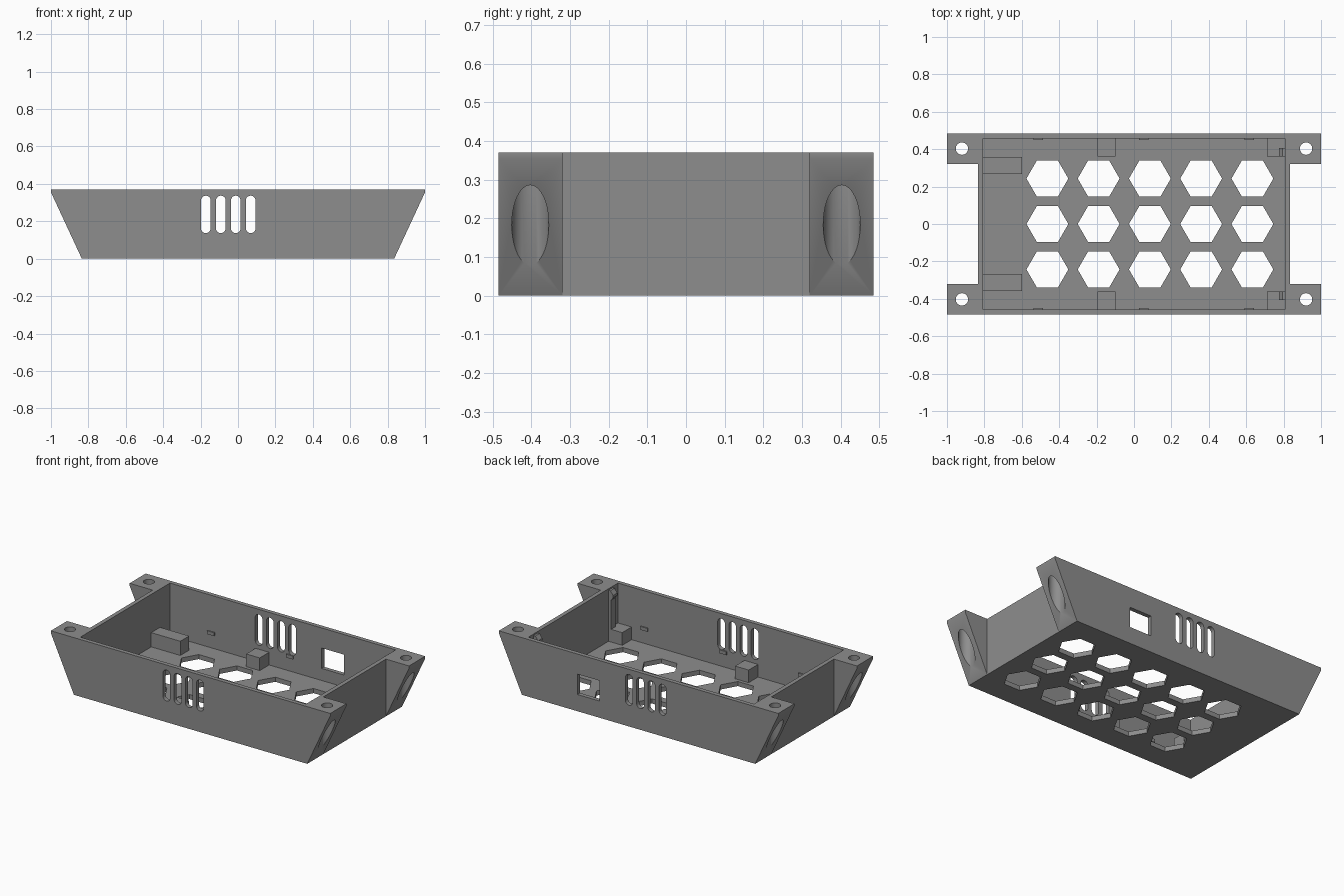
import bpy, bmesh, math

if "Cube" in bpy.data.objects:
    bpy.data.objects.remove(bpy.data.objects["Cube"])

H = 0.37            # overall height
WX, WY = 0.835, 0.485   # outer half sizes of the tray
IX, IY = 0.808, 0.458   # inner half sizes
FLOOR = 0.03

grey = bpy.data.materials.new("mid_grey")
grey.diffuse_color = (0.27, 0.27, 0.27, 1)
grey.use_nodes = True
grey.node_tree.nodes["Principled BSDF"].inputs["Base Color"].default_value = grey.diffuse_color


def prism(bm, pts, axis, a, b):
    """Extrude a 2D outline from a to b along an axis."""
    place = {'x': lambda p, t: (t, p[0], p[1]),
             'y': lambda p, t: (p[0], t, p[1]),
             'z': lambda p, t: (p[0], p[1], t)}[axis]
    lo = [bm.verts.new(place(p, a)) for p in pts]
    hi = [bm.verts.new(place(p, b)) for p in pts]
    n = len(pts)
    bm.faces.new(lo)
    bm.faces.new(hi[::-1])
    for i in range(n):
        j = (i + 1) % n
        bm.faces.new((lo[j], lo[i], hi[i], hi[j]))


def box(bm, x0, x1, y0, y1, z0, z1):
    prism(bm, [(x0, y0), (x1, y0), (x1, y1), (x0, y1)], 'z', z0, z1)


def ring(cx, cy, r, n):
    return [(cx + r * math.cos(2 * math.pi * i / n),
             cy + r * math.sin(2 * math.pi * i / n)) for i in range(n)]


def slot(cx, z0, z1, r, n=10):
    """Upright outline with round ends."""
    top = [(cx + r * math.cos(math.pi * i / n), z1 - r + r * math.sin(math.pi * i / n))
           for i in range(n + 1)]
    return top + [(2 * cx - x, z0 + z1 - z) for x, z in top]


def make(name, bm):
    bmesh.ops.recalc_face_normals(bm, faces=bm.faces)
    me = bpy.data.meshes.new(name)
    bm.to_mesh(me)
    bm.free()
    me.materials.append(grey)
    ob = bpy.data.objects.new(name, me)
    bpy.context.collection.objects.link(ob)
    return ob


# Tray body with sloped mounting ears, before cutting
bm = bmesh.new()
prism(bm, [(-WX, 0), (WX, 0), (1, 0.355), (1, H), (-1, H), (-1, 0.355)], 'y', -WY, WY)
body = make("tray_body", bm)

# Cutters
cavity = bmesh.new()
box(cavity, -IX, IX, -IY, IY, FLOOR, 0.6)

ear_gaps, recesses, screw_holes = bmesh.new(), bmesh.new(), bmesh.new()
for s in (-1, 1):
    box(ear_gaps, *sorted((s * WX, s * 1.2)), -0.32, 0.32, -0.1, 0.6)
    for t in (-1, 1):
        prism(recesses, ring(s * 0.92, t * 0.403, 0.048, 40), 'z', -0.1, 0.335)
        prism(screw_holes, ring(s * 0.92, t * 0.403, 0.033, 32), 'z', 0.2, 0.6)

hexes = bmesh.new()
for i in range(5):
    for j in (-1, 0, 1):
        prism(hexes, ring(-0.463 + 0.274 * i, 0.243 * j, 0.112, 6), 'z', -0.1, 0.1)

vents = bmesh.new()
for i in range(4):
    prism(vents, slot(-0.172 + 0.08 * i, 0.137, 0.337, 0.026), 'y', -0.7, 0.7)

window = bmesh.new()
box(window, 0.278, 0.437, 0.4, 0.6, 0.108, 0.24)

cutters = [make(n, b) for n, b in (
    ("cavity_cutter", cavity), ("ear_gap_cutter", ear_gaps), ("recess_cutter", recesses),
    ("screw_hole_cutter", screw_holes), ("hexagon_cutter", hexes),
    ("vent_cutter", vents), ("window_cutter", window))]
for c in cutters:
    c.hide_render = True
    m = body.modifiers.new(c.name, 'BOOLEAN')
    m.operation, m.solver, m.object = 'DIFFERENCE', 'EXACT', c
bpy.context.view_layer.objects.active = body
body.select_set(True)
for m in list(body.modifiers):
    bpy.ops.object.modifier_apply(modifier=m.name)
for c in cutters:
    bpy.data.objects.remove(c)
bpy.ops.object.shade_smooth_by_angle(angle=math.radians(30))

# Inner supports, mirrored front to back
rests, posts, clips, nubs = (bmesh.new() for _ in range(4))
for s in (-1, 1):
    def ybox(b, x0, x1, y0, y1, z0, z1):
        box(b, x0, x1, *sorted((s * y0, s * y1)), z0, z1)
    ybox(rests, -IX, -0.6, 0.267, 0.357, FLOOR, 0.122)
    ybox(posts, -0.195, -0.098, 0.362, IY, FLOOR, 0.112)
    ybox(posts, 0.71, IX, 0.362, IY, FLOOR, 0.112)
    # Snap clip on the end wall
    prism(clips, [(IX, 0.112), (0.79, 0.112), (0.79, 0.3), (0.775, 0.32),
                  (0.775, 0.335), (0.795, 0.36), (IX, 0.36)], 'y',
          *sorted((s * 0.362, s * 0.405)))
    # Small locating nubs on the long walls
    for x in (-0.512, 0.052, 0.617):
        ybox(nubs, x - 0.025, x + 0.025, 0.45, IY, 0.115, 0.137)
make("board_rests", rests)
make("support_posts", posts)
make("snap_clips", clips)
make("wall_nubs", nubs)
